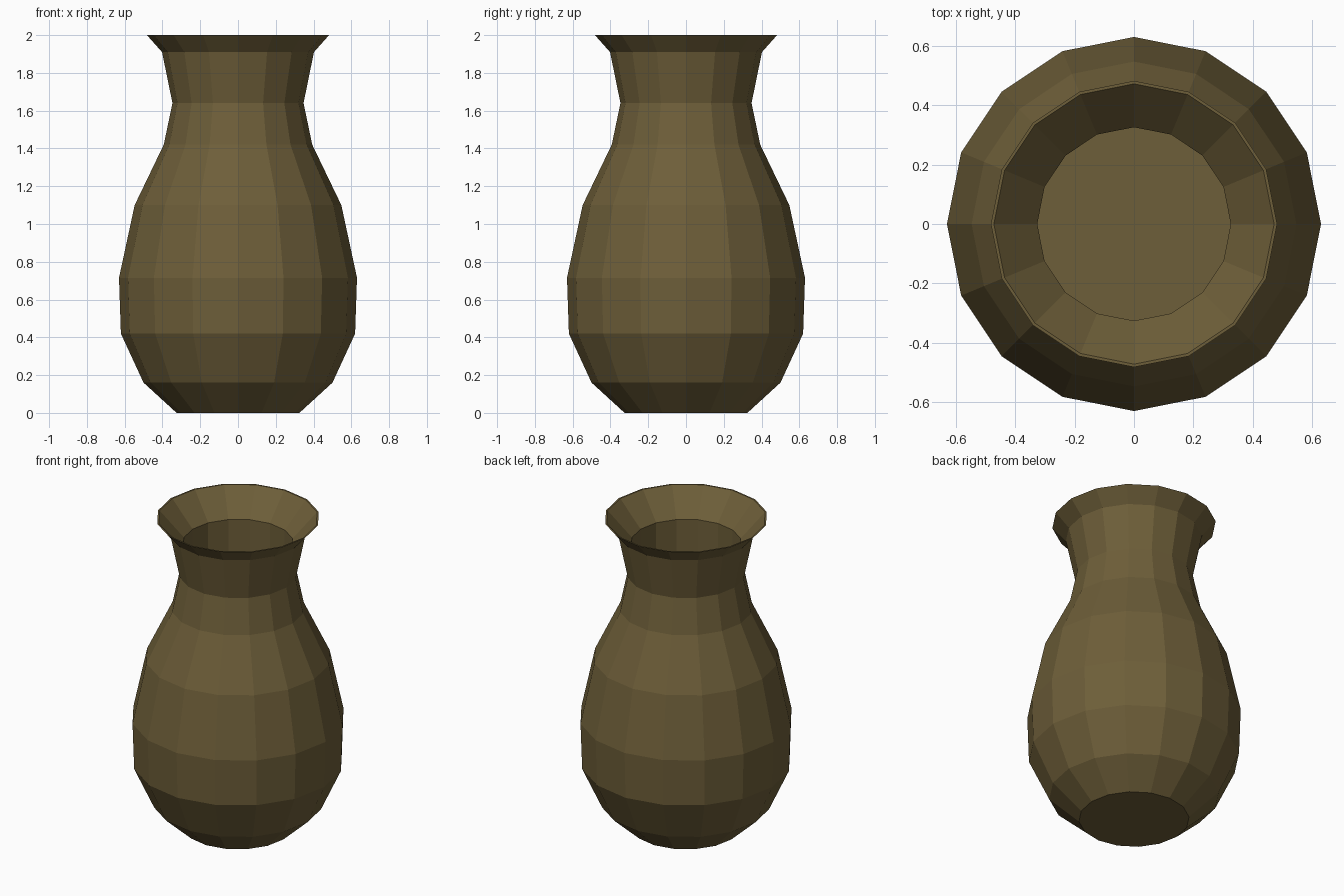
import bpy, bmesh, math

if "Cube" in bpy.data.objects:
    bpy.data.objects.remove(bpy.data.objects["Cube"])

SIDES = 16

# Outer silhouette from foot to rim, then the inner wall (radius, height)
profile = [
    (0.325, 0.0), (0.50, 0.16), (0.62, 0.42), (0.63, 0.715), (0.547, 1.10),
    (0.393, 1.42), (0.347, 1.64), (0.402, 1.91), (0.482, 2.0),
    (0.472, 2.0), (0.326, 1.84), (0.326, 0.90),
]

bm = bmesh.new()

# One ring of vertices per profile point
rings = []
for r, z in profile:
    rings.append([bm.verts.new((r * math.cos(2 * math.pi * i / SIDES),
                                r * math.sin(2 * math.pi * i / SIDES), z))
                  for i in range(SIDES)])

# Walls
for a, b in zip(rings, rings[1:]):
    for i in range(SIDES):
        j = (i + 1) % SIDES
        bm.faces.new((a[i], a[j], b[j], b[i]))

# Foot underside and inner floor
bm.faces.new(rings[0][::-1])
bm.faces.new(rings[-1])
bmesh.ops.recalc_face_normals(bm, faces=bm.faces)

mesh = bpy.data.meshes.new("vase")
bm.to_mesh(mesh)
bm.free()
vase = bpy.data.objects.new("vase", mesh)
bpy.context.collection.objects.link(vase)

# Olive brown clay
clay = bpy.data.materials.new("clay")
clay.diffuse_color = (0.155, 0.113, 0.041, 1.0)
clay.use_nodes = True
clay.node_tree.nodes["Principled BSDF"].inputs["Base Color"].default_value = clay.diffuse_color
mesh.materials.append(clay)
